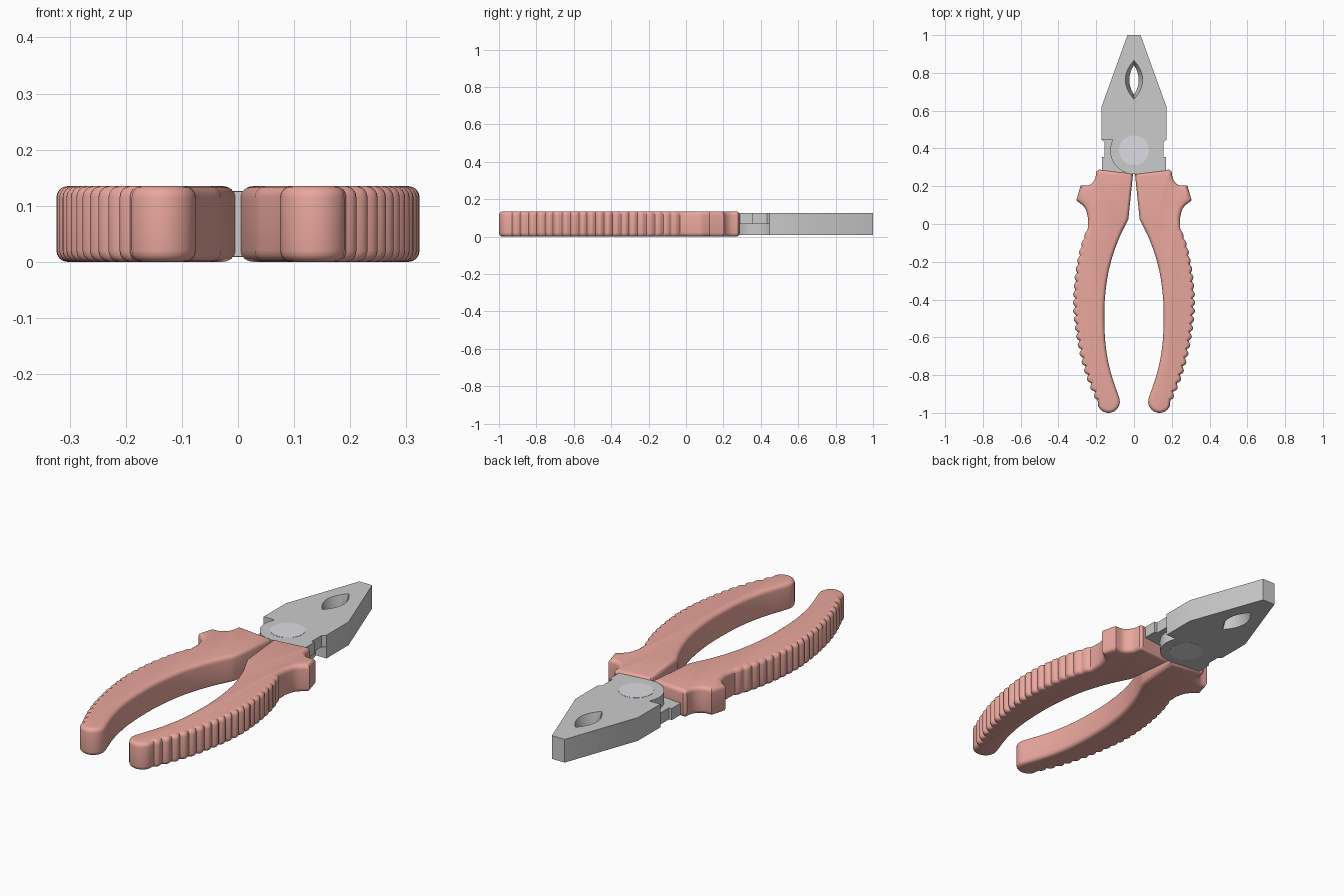
import bpy, bmesh
from math import sin, cos, pi, radians, hypot
from mathutils import Vector

if "Cube" in bpy.data.objects:
    bpy.data.objects.remove(bpy.data.objects["Cube"])

Z0, ZM, Z1 = 0.01, 0.0675, 0.125      # metal bottom, lap plane, top
PIVOT = 0.39


def loft(name, rings, sx=1, material=None):
    """Skin a stack of (outline, z) rings and cap both ends."""
    bm = bmesh.new()
    loops = [[bm.verts.new((sx * p[0], p[1], z)) for p in pts] for pts, z in rings]
    n = len(loops[0])
    for a, b in zip(loops, loops[1:]):
        for i in range(n):
            j = (i + 1) % n
            bm.faces.new((a[i], a[j], b[j], b[i]))
    bm.faces.new(loops[0])
    bm.faces.new(loops[-1])
    bmesh.ops.recalc_face_normals(bm, faces=bm.faces)
    me = bpy.data.meshes.new(name)
    bm.to_mesh(me)
    bm.free()
    ob = bpy.data.objects.new(name, me)
    bpy.context.collection.objects.link(ob)
    if material:
        me.materials.append(material)
    bpy.ops.object.select_all(action='DESELECT')
    ob.select_set(True)
    bpy.context.view_layer.objects.active = ob
    bpy.ops.object.shade_smooth_by_angle(angle=radians(32))
    return ob


def spline(pts, n):
    """Catmull-Rom curve through pts, n samples per span."""
    p = [Vector(q) for q in pts]
    p = [2 * p[0] - p[1]] + p + [2 * p[-1] - p[-2]]
    out = []
    for a, b, c, d in zip(p, p[1:], p[2:], p[3:]):
        for k in range(n):
            t = k / n
            out.append(0.5 * (2 * b + (c - a) * t + (2 * a - 5 * b + 4 * c - d) * t * t
                              + (3 * b - a - 3 * c + d) * t ** 3))
    return out + [p[-2]]


def arc(cx, cy, r, a0, a1, n):
    return [Vector((cx + r * cos(radians(a0 + (a1 - a0) * i / n)),
                    cy + r * sin(radians(a0 + (a1 - a0) * i / n)))) for i in range(n + 1)]


def outward(pts):
    """Mitred outward normals of a counter-clockwise outline."""
    res = []
    for i, p in enumerate(pts):
        e = (p - pts[i - 1]).normalized()
        f = (pts[(i + 1) % len(pts)] - p).normalized()
        m = Vector((e.y + f.y, -e.x - f.x)).normalized()
        res.append(m / max(0.7, m.dot(Vector((e.y, -e.x)))))
    return res


red = bpy.data.materials.new("grip_red")
red.diffuse_color = (0.82, 0.39, 0.34, 1)
red.use_nodes = True
red.node_tree.nodes["Principled BSDF"].inputs["Base Color"].default_value = red.diffuse_color
steel = bpy.data.materials.new("rivet_steel")
steel.diffuse_color = (0.72, 0.72, 0.77, 1)
steel.use_nodes = True
steel.node_tree.nodes["Principled BSDF"].inputs["Base Color"].default_value = steel.diffuse_color

# Grip outline: inner edge, rounded end, ribbed outer edge, thumb guard
inner = spline([(0.03, 0.025), (0.085, -0.09), (0.13, -0.23), (0.153, -0.38), (0.157, -0.52),
                (0.148, -0.66), (0.122, -0.79), (0.079, -0.918)], 5)
end = arc(0.135, -0.94, 0.06, 170, 335, 14)
outer = spline([(0.202, -0.935), (0.25, -0.82), (0.288, -0.69), (0.313, -0.55), (0.324, -0.42),
                (0.313, -0.27), (0.286, -0.13), (0.252, -0.03)], 22)
guard = spline([(0.243, 0.03), (0.26, 0.085), (0.305, 0.125)], 5)
notch = spline([(0.283, 0.203), (0.237, 0.206), (0.208, 0.235), (0.199, 0.278)], 5)
base = ([Vector((0.005, 0.266))] + inner + end + outer + guard + notch
        + [Vector((0.185, 0.288))])
first = 1 + len(inner) + len(end)
normals = outward(base)
ribs = []
for i, p in enumerate(base):
    on = first <= i < first + len(outer)
    depth = 0.007 + 0.008 * min(1, max(0, (-p.y - 0.05) / 0.4))
    ribs.append(-depth * (1 - abs(sin(pi * (p.y + 0.03) / 0.0455))) if on else 0)


def grip_ring(inset):
    return [p + m * (r - inset) for p, m, r in zip(base, normals, ribs)]


R, STEPS = 0.02, 4
half = [(R * (1 - sin(pi / 2 * k / STEPS)), R * (1 - cos(pi / 2 * k / STEPS)))
        for k in range(STEPS + 1)]
grip_rings = [(grip_ring(d), z) for d, z in half]
grip_rings += [(grip_ring(d), 0.135 - z) for d, z in reversed(half)]
for side, sx in (("right", 1), ("left", -1)):
    loft(side + "_grip", grip_rings, sx, red)

# Lapped pivot plates: a disc plus the leg that runs into a grip
plate = arc(0, PIVOT, 0.126, 153, 275, 28) + [
    (0.025, 0.264), (0.03, 0.2), (0.15, 0.2), (0.17, 0.27), (0.17, 0.355),
    (0.155, 0.355), (0.155, 0.433), (0.172, 0.447)]
loft("upper_pivot_plate", [(plate, ZM), (plate, Z1)], 1)
loft("lower_pivot_plate", [(plate, Z0), (plate, ZM)], -1)


# Jaws with an hourglass pipe opening between them
def jaw_ring(w, h):
    lens = [(w * (1 - t * t), 0.763 - h * t) for t in [k / 8 - 1 for k in range(17)]]
    return [(0, 0.447), (0.172, 0.447), (0.172, 0.62), (0.035, 1.0), (0, 1.0)] + lens


for side, sx in (("right", 1), ("left", -1)):
    loft(side + "_jaw", [(jaw_ring(0.046, 0.103), Z0), (jaw_ring(0.025, 0.078), ZM),
                         (jaw_ring(0.046, 0.103), Z1)], sx)

# Pivot rivet, almost flush with both faces
disc = arc(0, PIVOT, 0.079, 0, 352.5, 47)
loft("pivot_rivet", [(disc, Z0 - 0.001), (disc, Z1 + 0.001)], 1, steel)
